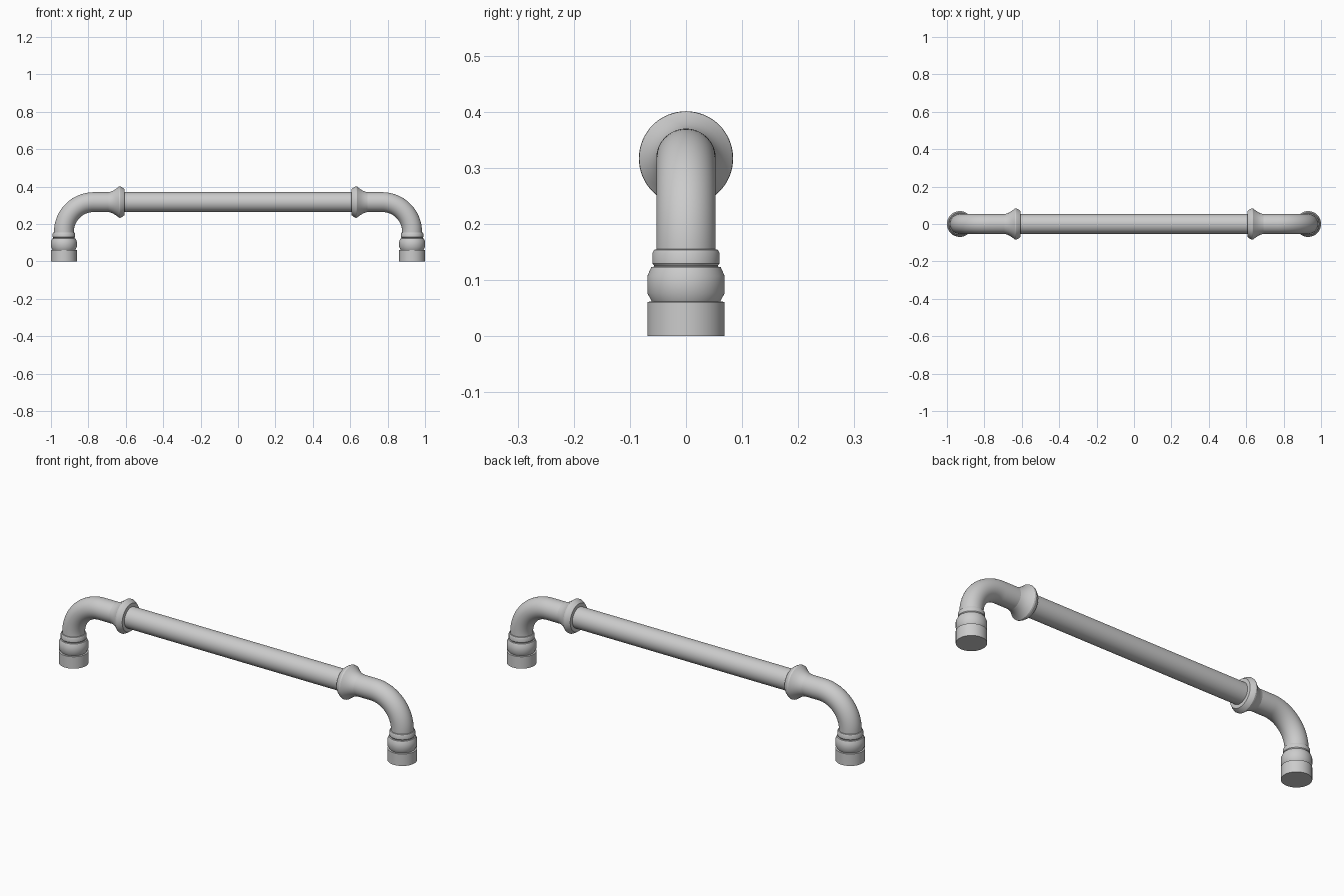
import bpy, bmesh, math
from mathutils import Vector

if "Cube" in bpy.data.objects:
    bpy.data.objects.remove(bpy.data.objects["Cube"])

SEG = 64
LEG_X, BAR_Z, R, BEND = 0.931, 0.317, 0.053, 0.16


def sweep(name, rings):
    """Skin circles lying across the xz plane: (x, z, tilt, radius), tilt 0 = facing up."""
    bm = bmesh.new()
    loops = []
    for x, z, tilt, r in rings:
        side = Vector((math.cos(tilt), 0, -math.sin(tilt)))
        loops.append([bm.verts.new(Vector((x, 0, z)) + side * r * math.cos(a)
                                   + Vector((0, r * math.sin(a), 0)))
                      for a in (2 * math.pi * i / SEG for i in range(SEG))])
    for a, b in zip(loops, loops[1:]):
        for i in range(SEG):
            j = (i + 1) % SEG
            bm.faces.new((a[i], a[j], b[j], b[i]))
    bm.faces.new(loops[0][::-1])
    bm.faces.new(loops[-1])
    bmesh.ops.recalc_face_normals(bm, faces=bm.faces)
    me = bpy.data.meshes.new(name)
    bm.to_mesh(me)
    bm.free()
    ob = bpy.data.objects.new(name, me)
    bpy.context.collection.objects.link(ob)
    bpy.ops.object.select_all(action='DESELECT')
    ob.select_set(True)
    bpy.context.view_layer.objects.active = ob
    bpy.ops.object.shade_smooth_by_angle(angle=math.radians(30))
    return ob


# turned foot (radius, height) and flared collar (radius, distance from centre)
FOOT = [(0.069, 0), (0.069, 0.061), (0.061, 0.062), (0.069, 0.077), (0.069, 0.107),
        (0.062, 0.123), (0.057, 0.124), (0.057, 0.126), (0.060, 0.130),
        (0.060, 0.148), (0.057, 0.154), (0.053, 0.155)]
COLLAR = [(0.052, 0.606), (0.070, 0.607), (0.080, 0.621), (0.084, 0.630), (0.083, 0.637),
          (0.076, 0.645), (0.067, 0.658), (0.060, 0.670), (0.055, 0.684), (0.052, 0.696)]

# main bar
sweep("grip_bar", [(s * 0.65, BAR_Z, math.pi / 2, R) for s in (-1, 1)])

for s, tag in ((-1, "left"), (1, "right")):
    sweep("foot_" + tag, [(s * LEG_X, z, 0, r) for r, z in FOOT])
    # quarter bend from foot up to bar
    bend = [(s * LEG_X, 0.14, 0, R)]
    for i in range(25):
        a = math.pi / 2 * i / 24
        bend.append((s * (LEG_X - BEND + BEND * math.cos(a)),
                     BAR_Z - BEND + BEND * math.sin(a), -s * a, R))
    bend.append((s * 0.64, BAR_Z, -s * math.pi / 2, R))
    sweep("bend_" + tag, bend)
    sweep("collar_" + tag, [(s * d, BAR_Z, math.pi / 2, r) for r, d in COLLAR])
